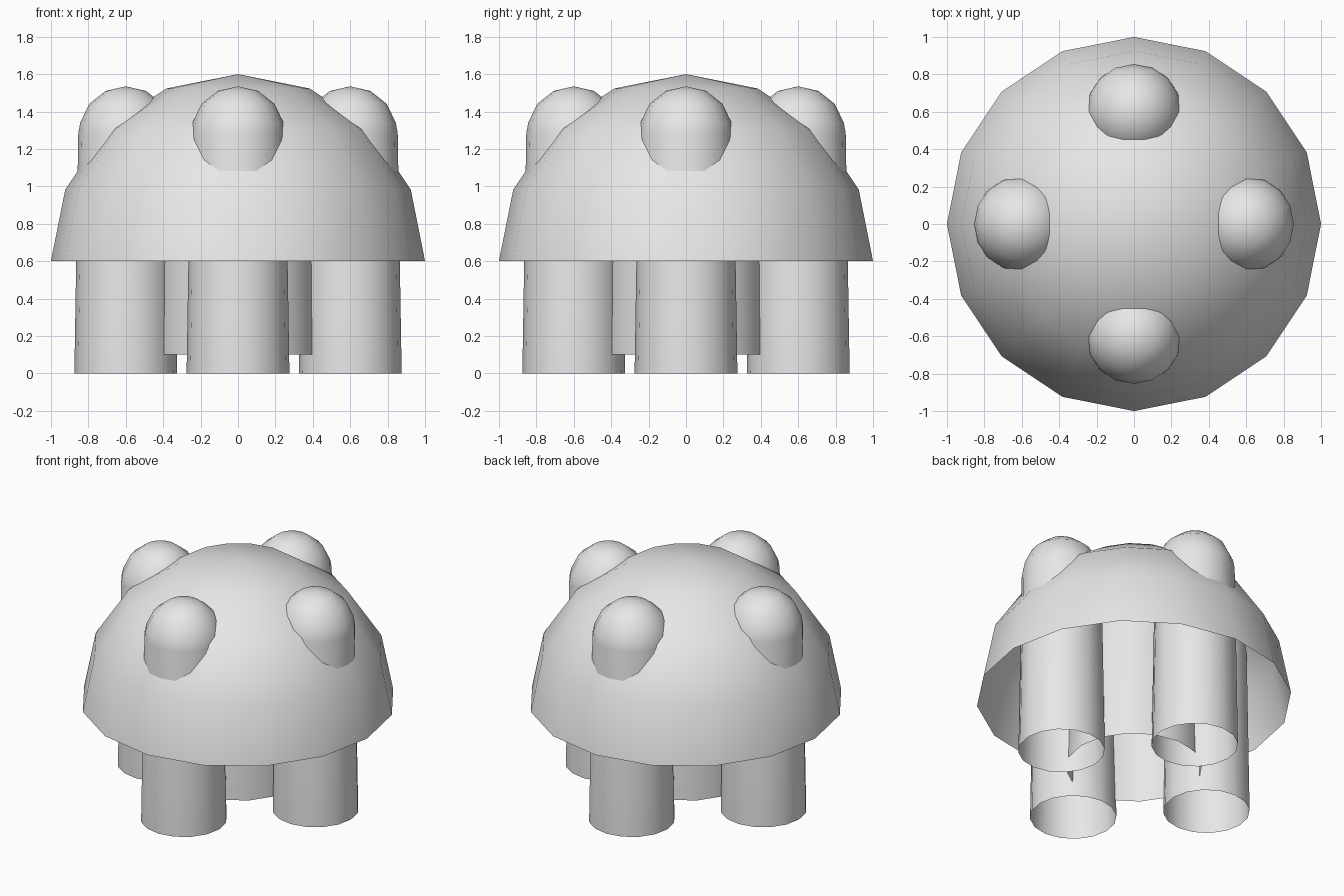
import bpy, bmesh, math

if "Cube" in bpy.data.objects:
    bpy.data.objects.remove(bpy.data.objects["Cube"])

shell_grey = bpy.data.materials.new("light_grey")
shell_grey.diffuse_color = (0.8, 0.8, 0.8, 1)
shell_grey.use_nodes = True
shell_grey.node_tree.nodes["Principled BSDF"].inputs["Base Color"].default_value = shell_grey.diffuse_color


def lathe(name, profile, sides, location=(0, 0, 0)):
    """Spin (radius, z) points around z; the last point is the pole, the bottom stays open."""
    bm = bmesh.new()
    rings = []
    for r, z in profile[:-1]:
        rings.append([bm.verts.new((r * math.cos(a), r * math.sin(a), z))
                      for a in (2 * math.pi * i / sides for i in range(sides))])
    pole = bm.verts.new((0, 0, profile[-1][1]))
    for low, high in zip(rings, rings[1:]):
        for i in range(sides):
            j = (i + 1) % sides
            bm.faces.new((low[i], low[j], high[j], high[i]))
    for i in range(sides):
        bm.faces.new((rings[-1][i], rings[-1][(i + 1) % sides], pole))
    for f in bm.faces:
        f.smooth = True
    mesh = bpy.data.meshes.new(name)
    bm.to_mesh(mesh)
    bm.free()
    mesh.materials.append(shell_grey)
    obj = bpy.data.objects.new(name, mesh)
    obj.location = location
    bpy.context.collection.objects.link(obj)
    return obj


def round_cap(radius, centre_z, angles):
    """Profile points of a ball top, angles in degrees up from the equator."""
    return [(radius * math.cos(math.radians(a)), centre_z + radius * math.sin(math.radians(a)))
            for a in angles]


# Open half-ball canopy
lathe("canopy", round_cap(1.0, 0.6, [0, 22.5, 45, 67.5, 90]), 16)

# Central column, hollow and slightly tapered, ending inside the canopy
lathe("central_column", [(0.435, 0.1)] + round_cap(0.41, 1.1, [0, 22.5, 45, 67.5, 90]), 16)

# Four hollow tapered legs with round tops that poke through the canopy
leg_profile = [(0.275, 0), (0.254, 1.285)] + round_cap(0.25, 1.285, [12.86, 38.57, 64.29, 90])
for side, x, y in (("front", 0, -0.6), ("right", 0.6, 0), ("back", 0, 0.6), ("left", -0.6, 0)):
    lathe(side + "_leg", leg_profile, 16, (x, y, 0))
